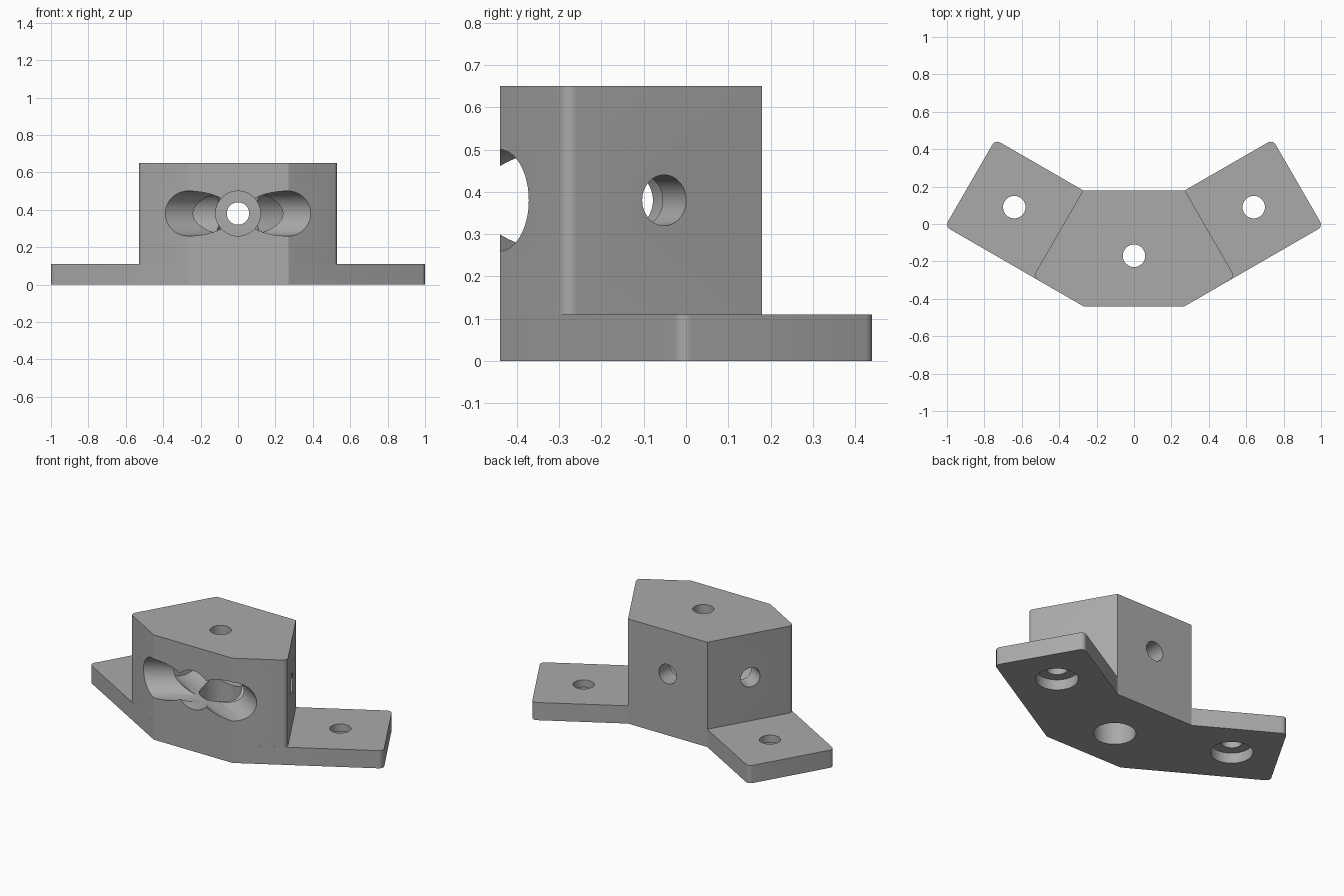
import bpy, bmesh, math
from mathutils import Vector

if "Cube" in bpy.data.objects:
    bpy.data.objects.remove(bpy.data.objects["Cube"])

C30, S30 = math.cos(math.radians(30)), 0.5
WALL, HOLE, BORE, AXIS_Z = 0.11, 0.06, 0.12, 0.38

grey = bpy.data.materials.new("plain grey")
grey.diffuse_color = (0.4, 0.4, 0.4, 1)
grey.use_nodes = True
grey.node_tree.nodes["Principled BSDF"].inputs["Base Color"].default_value = grey.diffuse_color


def rounded(points, radius, steps=6):
    """Outline from (x, y, is_rounded) corners, with arcs at the rounded ones."""
    out = []
    n = len(points)
    for i, (x, y, soft) in enumerate(points):
        p = Vector((x, y))
        if not soft:
            out.append(p)
            continue
        a = (Vector(points[i - 1][:2]) - p).normalized()
        b = (Vector(points[(i + 1) % n][:2]) - p).normalized()
        half = a.angle(b) / 2
        centre = p + (a + b).normalized() * radius / math.sin(half)
        start = p + a * radius / math.tan(half) - centre
        end = p + b * radius / math.tan(half) - centre
        for k in range(steps + 1):
            t = k / steps
            sweep = math.pi - 2 * half
            v = (start * math.sin((1 - t) * sweep) + end * math.sin(t * sweep)) / math.sin(sweep)
            out.append(centre + v)
    return out


def prism(name, outline, height):
    bm = bmesh.new()
    face = bm.faces.new([bm.verts.new((p.x, p.y, 0)) for p in outline])
    top = bmesh.ops.extrude_face_region(bm, geom=[face])["geom"]
    bmesh.ops.translate(bm, vec=(0, 0, height),
                        verts=[v for v in top if isinstance(v, bmesh.types.BMVert)])
    bmesh.ops.recalc_face_normals(bm, faces=bm.faces)
    mesh = bpy.data.meshes.new(name)
    bm.to_mesh(mesh)
    bm.free()
    mesh.materials.append(grey)
    obj = bpy.data.objects.new(name, mesh)
    bpy.context.collection.objects.link(obj)
    return obj


def combine(target, other, operation):
    mod = target.modifiers.new(operation, 'BOOLEAN')
    mod.operation, mod.solver, mod.object = operation, 'EXACT', other
    bpy.context.view_layer.objects.active = target
    bpy.ops.object.modifier_apply(modifier=mod.name)
    bpy.data.objects.remove(other)


def drill(target, start, end, radius):
    start, end = Vector(start), Vector(end)
    d = end - start
    bpy.ops.mesh.primitive_cylinder_add(vertices=64, radius=radius, depth=d.length,
                                        location=(start + end) / 2,
                                        rotation=d.to_track_quat('Z', 'Y').to_euler())
    cutter = bpy.context.object
    cutter.data.materials.append(grey)
    combine(target, cutter, 'DIFFERENCE')


def bolt_hole(target, face, inward, wall, bore_length):
    """Narrow hole through the wall, then a wide bore out the far side."""
    face, inward = Vector(face), Vector(inward)
    drill(target, face - inward * 0.1, face + inward * (wall + 0.03), HOLE)
    drill(target, face + inward * wall, face + inward * bore_length, BORE)


# Angled base plate with two mounting wings
bracket = prism("bracket", rounded([
    (-0.27, -0.44, 0), (0.27, -0.44, 0), (1.01, -0.013, 1), (0.742, 0.451, 1),
    (0.272, 0.18, 0), (-0.272, 0.18, 0), (-0.742, 0.451, 1), (-1.01, -0.013, 1)], 0.03), 0.11)

# Tall centre block
block = prism("centre_block", rounded([
    (-0.27, -0.44, 0), (0.27, -0.44, 0), (0.54, -0.284, 1),
    (0.272, 0.18, 0), (-0.272, 0.18, 0), (-0.54, -0.284, 1)], 0.03), 0.65)
combine(bracket, block, 'UNION')

# Centre block bolts: top, back and both slanted sides
bolt_hole(bracket, (0, -0.17, 0.65), (0, 0, -1), WALL, 0.8)
bolt_hole(bracket, (0, 0.18, AXIS_Z), (0, -1, 0), WALL, 0.9)
for s in (-1, 1):
    bolt_hole(bracket, (s * 0.405, -0.052, AXIS_Z), (-s * C30, -S30, 0), WALL, 1.3)
    # Wing bolts, sunk from below
    bolt_hole(bracket, (s * 0.64, 0.09, 0.11), (0, 0, -1), 0.045, 0.3)

bpy.ops.object.select_all(action='DESELECT')
bracket.select_set(True)
bpy.context.view_layer.objects.active = bracket
bpy.ops.object.shade_smooth_by_angle(angle=math.radians(25))
